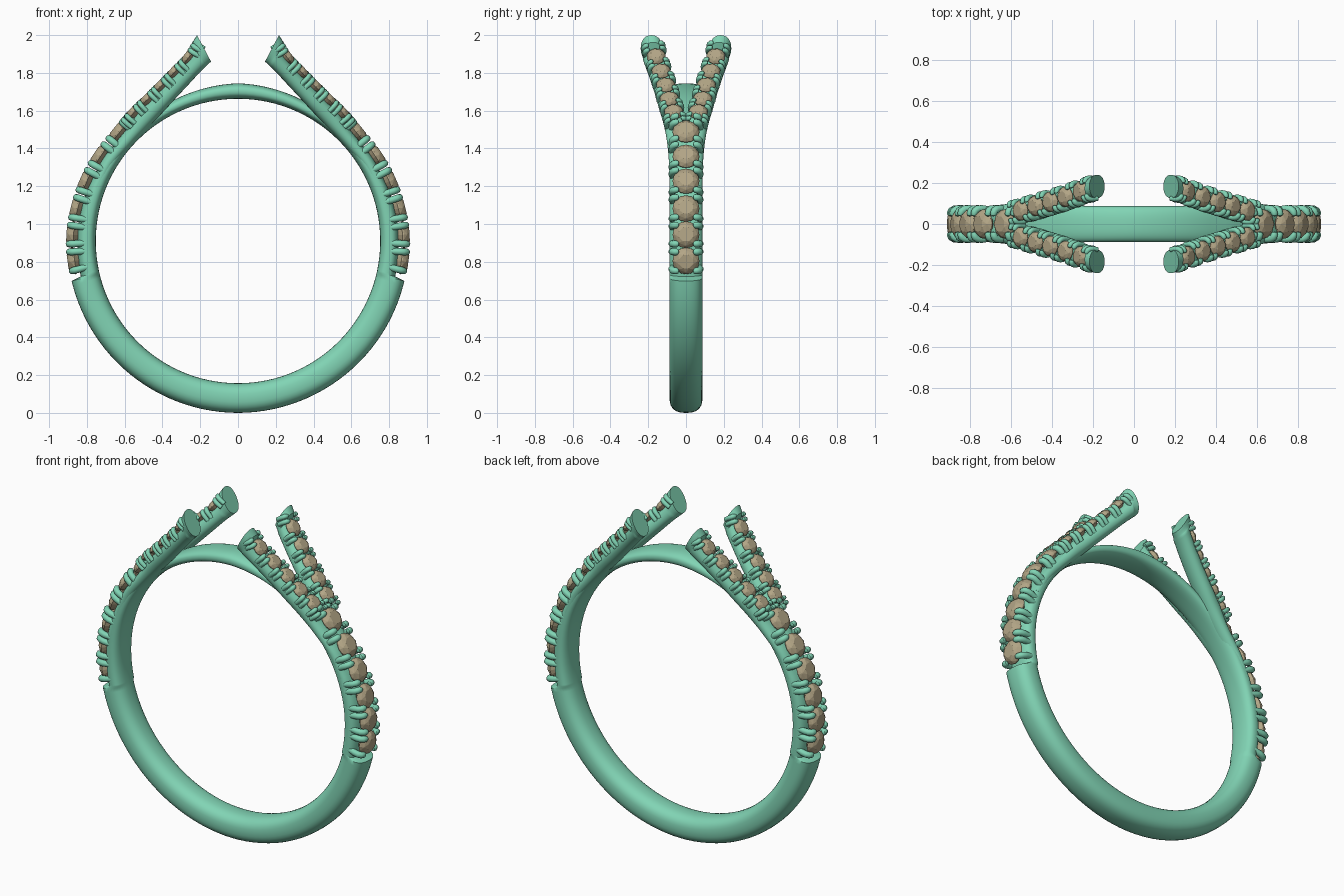
import bpy, bmesh
from math import sin, cos, pi, radians, copysign
from mathutils import Vector

if "Cube" in bpy.data.objects:
    bpy.data.objects.remove(bpy.data.objects["Cube"])

CZ = 0.91          # centre height of the finger hole
# Outer line of the shank and arms in the xz plane (stone seats at 1..11)
OUTER = [(.868, .655), (.902, .80), (.908, .945), (.885, 1.09), (.835, 1.24), (.76, 1.377), (.655, 1.51),
         (.57, 1.61), (.497, 1.68), (.425, 1.752), (.352, 1.826), (.28, 1.902), (.217, 2.0)]
# Inner line and sideways splay of the arms, index 4..12
INNER = [(.72, 1.17), (.66, 1.30), (.56, 1.42), (.475, 1.51), (.40, 1.59), (.335, 1.66),
         (.265, 1.735), (.20, 1.805), (.143, 1.86)]
SPLAY = [.03, .033, .045, .065, .088, .108, .132, .158, .183]


def spline(pts, u):
    i = min(max(int(u), 0), len(pts) - 2)
    t = u - i
    b, c = Vector(pts[i]), Vector(pts[i + 1])
    a = Vector(pts[i - 1]) if i > 0 else 2 * b - c
    d = Vector(pts[i + 2]) if i + 2 < len(pts) else 2 * c - b
    return 0.5 * (2 * b + (c - a) * t + (2 * a - 5 * b + 4 * c - d) * t * t + (3 * b - a - 3 * c + d) * t ** 3)


def lerp_keys(keys, v):
    for (a, x), (b, y) in zip(keys, keys[1:]):
        if v <= b:
            return x + (y - x) * max(0, (v - a) / (b - a))
    return keys[-1][1]


MAIN = [(x, 0, z) for x, z in OUTER]
ARM = [(x, s, z) for (x, z), s in zip(OUTER[4:], SPLAY)]
UNDER = [(x, s, z) for (x, z), s in zip(INNER, SPLAY)]


def frame(pts, u):
    """Point, tangent, outward normal and sideways axis on a line."""
    p = spline(pts, u)
    t = (spline(pts, u + .05) - spline(pts, u - .05)).normalized()
    n = Vector((t.z, 0, -t.x)).normalized()
    return p, t, n, n.cross(t).normalized()


def loft(bm, rings, cap=True):
    vs = [[bm.verts.new(p) for p in r] for r in rings]
    k = len(vs[0])
    for a, b in zip(vs, vs[1:]):
        for i in range(k):
            bm.faces.new((a[i], a[(i + 1) % k], b[(i + 1) % k], b[i]))
    if cap:
        bm.faces.new(vs[0])
        bm.faces.new(vs[-1][::-1])


def section(low, high, half, n=32, power=2.5):
    """Rounded section standing between two points, wide in y."""
    mid, up = (low + high) / 2, (high - low) / 2
    e = 2 / power
    f = lambda v: copysign(abs(v) ** e, v)
    return [mid + up * f(sin(2 * pi * i / n)) + Vector((0, half * f(cos(2 * pi * i / n)), 0)) for i in range(n)]


def material(name, col):
    m = bpy.data.materials.new(name)
    m.diffuse_color = (*col, 1)
    m.use_nodes = True
    m.node_tree.nodes["Principled BSDF"].inputs["Base Color"].default_value = m.diffuse_color
    return m


metal = material("metal", (.22, .66, .46))
gem = material("gem", (.45, .38, .24))


def finish(bm, name, mat, mirror_y, smooth=True):
    bmesh.ops.recalc_face_normals(bm, faces=bm.faces)
    me = bpy.data.meshes.new(name)
    bm.to_mesh(me)
    bm.free()
    ob = bpy.data.objects.new(name, me)
    bpy.context.collection.objects.link(ob)
    me.materials.append(mat)
    m = ob.modifiers.new("mirror", 'MIRROR')
    m.use_axis = (True, mirror_y, False)
    m.merge_threshold = 0.0005
    if smooth:
        bpy.ops.object.select_all(action='DESELECT')
        ob.select_set(True)
        bpy.context.view_layer.objects.active = ob
        bpy.ops.object.shade_smooth_by_angle(angle=radians(40))
    return ob


# Shank: round band, lowered under the stones, thin bridge on top
R_OUT = [(-90, .91), (-13.5, .906), (-12.7, .853), (10, .85), (30, .835), (45, .825),
         (60, .817), (75, .826), (90, .835)]
angles = sorted([-90 + 3 * i for i in range(61)] + [-13.5, -12.7])
bm = bmesh.new()
rings = []
for a in angles:
    d = Vector((cos(radians(a)), 0, sin(radians(a))))
    if abs(a) == 90:
        d.x = 0
    c = Vector((0, 0, CZ))
    rings.append(section(c + d * .753, c + d * lerp_keys(R_OUT, a), .087))
loft(bm, rings, cap=False)
finish(bm, "shank", metal, False)

# Split arms: channel under the stones, full height lip at the tip
bm = bmesh.new()
rings = []
DEPTH = [(0, .45), (2.3, .42), (3, .32), (7.5, .30), (7.62, .0), (8, 0)]
for u in sorted([i * .2 for i in range(41)] + [7.5, 7.62]):
    top, low = spline(ARM, u), spline(UNDER, u)
    rings.append(section(low, top.lerp(low, lerp_keys(DEPTH, u)), .057, 24, 2.2))
loft(bm, rings)
finish(bm, "split_arms", metal, True)


# Faceted round stones
def stone(bm, fr, r, girdle):
    p, t, n, b = fr
    vs = []
    for k, rad, h, off in ((8, .55, 0, .5), (8, .84, .4, 0), (16, 1, 1, 0), (16, 1, 1.25, 0), (1, 0, 3.2, 0)):
        for i in range(k):
            a = 2 * pi * (i + off) / k
            vs.append(bm.verts.new(p + (t * cos(a) + b * sin(a)) * rad * r - n * h * girdle))
    bmesh.ops.convex_hull(bm, input=vs)


bm = bmesh.new()
for i in range(1, 7):
    stone(bm, frame(MAIN, i), .071, .03)
finish(bm, "shank_stones", gem, False, False)
bm = bmesh.new()
for i in range(3, 8):
    stone(bm, frame(ARM, i), .05, .022)
finish(bm, "arm_stones", gem, True, False)


# Prongs: paired bent beads gripping neighbouring stones
def prong(bm, fr, shift, side, w, r):
    p, t, n, b = fr
    path = [(.88, -5.2, .9), (.93, -3.0, 1), (.90, -1.8, 1), (.80, -1.05, 1), (.62, -.75, .95), (.52, -.75, .7), (.47, -.8, .2)]
    pts = [p + t * shift + b * side * w * x + n * r * h for x, h, _ in path]
    rings = []
    for i, c in enumerate(pts):
        d = (pts[min(i + 1, len(pts) - 1)] - pts[max(i - 1, 0)]).normalized()
        s = d.cross(t).normalized()
        rr = r * path[i][2]
        rings.append([c + (t * cos(k * pi / 5) + s * sin(k * pi / 5)) * rr for k in range(10)])
    loft(bm, rings)


bm = bmesh.new()
for i in range(7):
    for s in (-1, 1):
        if (i, s) != (0, -1):
            prong(bm, frame(MAIN, i + .5), s * .021, 1, .08, .0185)
finish(bm, "shank_prongs", metal, True)

bm = bmesh.new()
for u in (2.6, 3.5, 4.5, 5.5, 6.5, 7.45):
    for s in (-1, 1):
        for side in (-1, 1):
            prong(bm, frame(ARM, u), s * .0145, side, .056, .0135)
finish(bm, "arm_prongs", metal, True)
